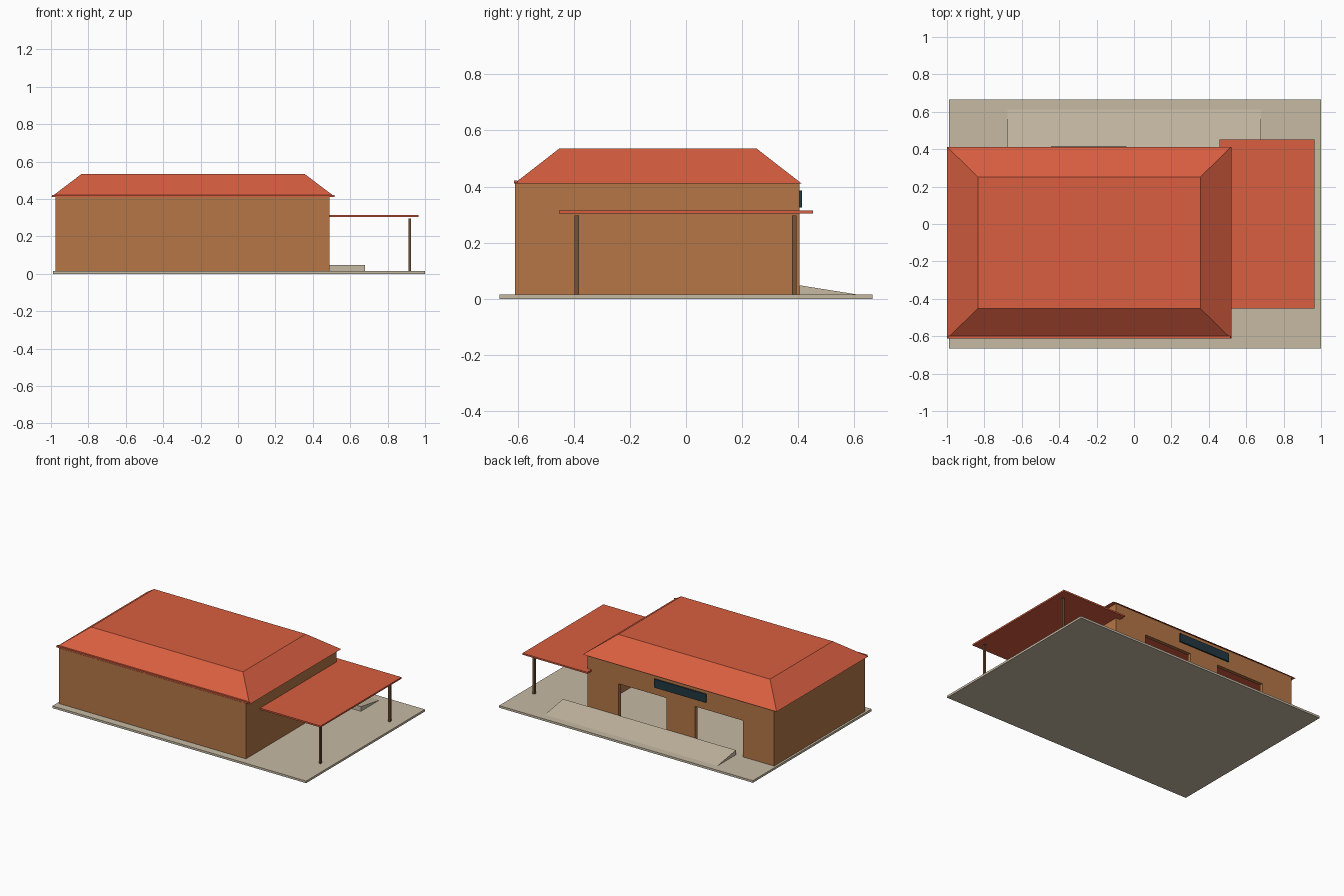
import bpy, bmesh

if "Cube" in bpy.data.objects:
    bpy.data.objects.remove(bpy.data.objects["Cube"])


def material(name, rgb):
    lin = [(c / 255 / 12.92) if c < 10 else ((c / 255 + 0.055) / 1.055) ** 2.4 for c in rgb]
    m = bpy.data.materials.new(name)
    m.diffuse_color = (*lin, 1)
    m.use_nodes = True
    m.node_tree.nodes["Principled BSDF"].inputs["Base Color"].default_value = m.diffuse_color
    return m


RED = material("red roof", (216, 94, 64))
BROWN = material("brown wall", (181, 118, 70))
STONE = material("pale concrete", (199, 186, 164))
WOOD = material("dark post brown", (118, 82, 52))
TEAL = material("dark teal panel", (32, 56, 64))


def loft(name, bottom, top, mat):
    """Closed solid between two matching rings of points."""
    bm = bmesh.new()
    a = [bm.verts.new(p) for p in bottom]
    b = [bm.verts.new(p) for p in top]
    n = len(a)
    bm.faces.new(a[::-1])
    bm.faces.new(b)
    for i in range(n):
        j = (i + 1) % n
        bm.faces.new((a[i], a[j], b[j], b[i]))
    bmesh.ops.recalc_face_normals(bm, faces=bm.faces[:])
    me = bpy.data.meshes.new(name)
    bm.to_mesh(me)
    bm.free()
    me.materials.append(mat)
    ob = bpy.data.objects.new(name, me)
    bpy.context.collection.objects.link(ob)
    return ob


def rect(x0, x1, y0, y1, z):
    return [(x0, y0, z), (x1, y0, z), (x1, y1, z), (x0, y1, z)]


def box(name, x0, x1, y0, y1, z0, z1, mat):
    return loft(name, rect(x0, x1, y0, y1, z0), rect(x0, x1, y0, y1, z1), mat)


# ground slab
box("ground_slab", -0.99, 1.0, -0.665, 0.665, 0, 0.015, STONE)

# hollow building: three plain walls
X0, X1, Y0, Y1, ZB, ZT, T = -0.975, 0.49, -0.61, 0.405, 0.015, 0.412, 0.025
box("front_wall", X0, X1, Y0, Y0 + T, ZB, ZT, BROWN)
box("left_wall", X0, X0 + T, Y0 + T, Y1 - T, ZB, ZT, BROWN)
box("right_wall", X1 - T, X1, Y0 + T, Y1 - T, ZB, ZT, BROWN)

# back wall profile with two door openings
outline = [(X0, ZB)]
for a, b in ((-0.73, -0.355), (-0.13, 0.245)):
    outline += [(a, ZB), (a, 0.272), (b, 0.272), (b, ZB)]
outline += [(X1, ZB), (X1, ZT), (X0, ZT)]
loft("back_wall", [(x, Y1 - T, z) for x, z in outline],
     [(x, Y1, z) for x, z in outline], BROWN)

# flat-topped hip roof and front fascia
loft("hip_roof", rect(-1.0, 0.52, -0.613, 0.413, 0.41),
     rect(-0.835, 0.355, -0.452, 0.252, 0.535), RED)
box("front_fascia", -0.995, 0.515, -0.613, -0.60, 0.411, 0.421, RED)

# sign panel over the doors
box("door_panel", -0.445, -0.04, Y1, 0.414, 0.325, 0.385, TEAL)

# entry ramp
side = [(Y1, 0.01), (0.615, 0.01), (0.615, 0.0145), (Y1, 0.048)]
loft("entry_ramp", [(-0.675, y, z) for y, z in side],
     [(0.68, y, z) for y, z in side], STONE)

# side canopy on two posts
box("canopy", 0.457, 0.965, -0.453, 0.453, 0.304, 0.315, RED)
for label, y in (("front", -0.39), ("back", 0.386)):
    box(label + "_canopy_post", 0.912, 0.926, y - 0.008, y + 0.008, 0.015, 0.297, WOOD)
